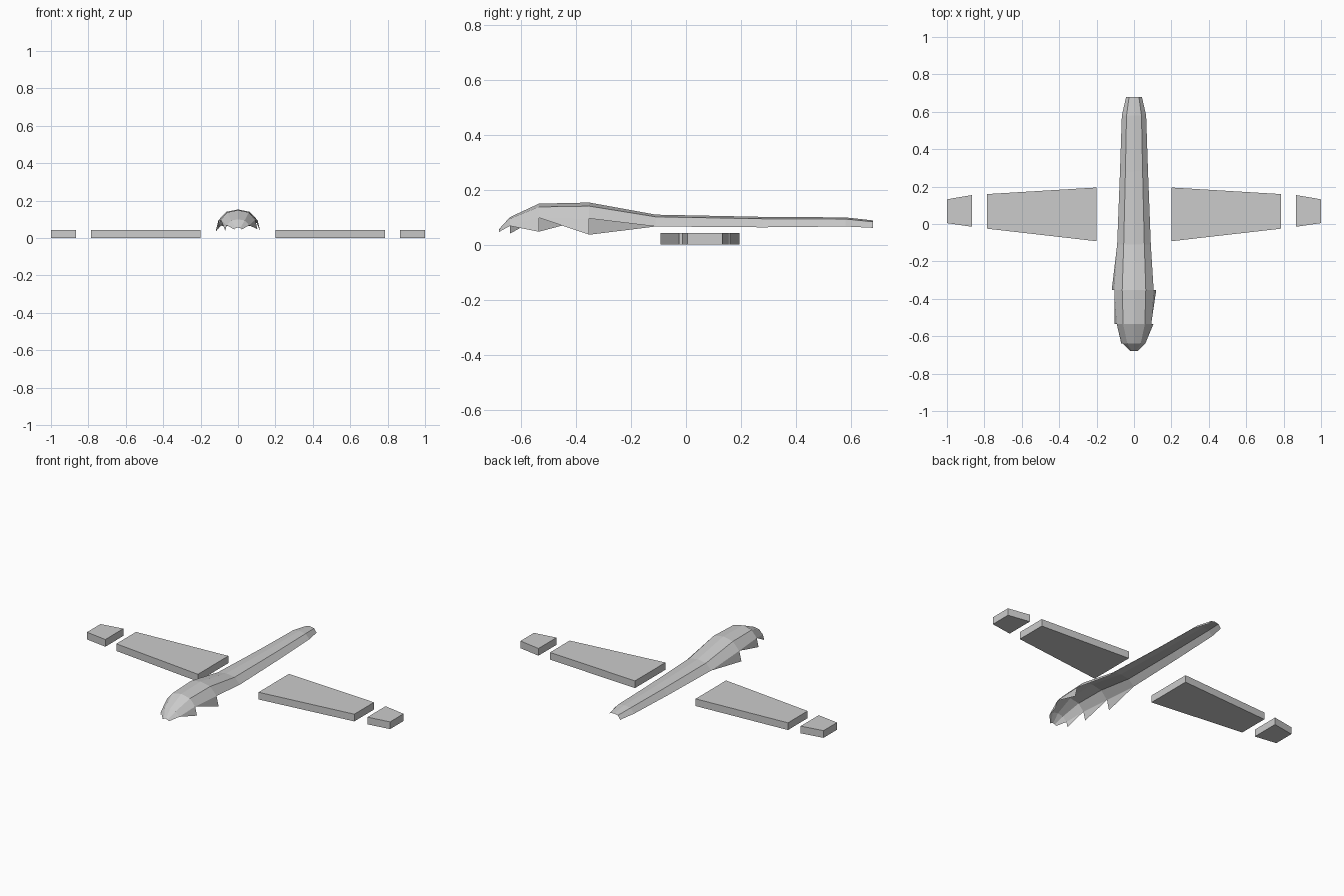
import bpy

cube = bpy.data.objects.get("Cube")
if cube:
    bpy.data.objects.remove(cube, do_unlink=True)

# One plain grey for the whole glider
grey = bpy.data.materials.new("plain_grey")
grey.use_nodes = True
colour = (0.6, 0.6, 0.6, 1)
grey.diffuse_color = colour
grey.node_tree.nodes["Principled BSDF"].inputs["Base Color"].default_value = colour


def add_part(name, verts, faces):
    mesh = bpy.data.meshes.new(name)
    mesh.from_pydata(verts, [], faces)
    mesh.materials.append(grey)
    mesh.update()
    part = bpy.data.objects.new(name, mesh)
    bpy.context.collection.objects.link(part)
    return part


def wing_panel(name, side, root, tip, thickness=0.043):
    """Tapered slab; root and tip are (x, front y, back y)."""
    outline = [(root[0], root[1]), (tip[0], tip[1]),
               (tip[0], tip[2]), (root[0], root[2])]
    if side < 0:
        outline.reverse()
    verts = [(side * x, y, z) for z in (0, thickness) for x, y in outline]
    faces = [(3, 2, 1, 0), (4, 5, 6, 7)]
    faces += [(i, (i + 1) % 4, (i + 1) % 4 + 4, i + 4) for i in range(4)]
    add_part(name, verts, faces)


# Wings: a long inner panel and a separate tip on each side
for label, side in (("left", 1), ("right", -1)):
    wing_panel(label + "_wing", side, (0.2, -0.092, 0.195), (0.785, -0.025, 0.16))
    wing_panel(label + "_wing_tip", side, (0.865, -0.015, 0.155), (1.0, 0.005, 0.132))

# Body: open arched shell; each ring is y, ridge z, shoulder x z, edge x z
rings = [
    (-0.68, 0.056, 0.012, 0.053, 0.02, 0.046),
    (-0.64, 0.100, 0.036, 0.094, 0.06, 0.068),
    (-0.535, 0.149, 0.058, 0.137, 0.092, 0.098),
    (-0.352, 0.153, 0.063, 0.140, 0.105, 0.095),
    (-0.11, 0.109, 0.055, 0.101, 0.09, 0.066),
    (0.28, 0.101, 0.046, 0.094, 0.075, 0.063),
    (0.58, 0.099, 0.040, 0.093, 0.065, 0.066),
    (0.68, 0.088, 0.026, 0.083, 0.042, 0.061),
]
verts, faces = [], []
for y, ridge, sx, sz, ex, ez in rings:
    verts += [(-ex, y, ez), (-sx, y, sz), (0, y, ridge), (sx, y, sz), (ex, y, ez)]
for r in range(len(rings) - 1):
    for c in range(4):
        a = r * 5 + c
        faces.append((a, a + 1, a + 6, a + 5))

# Jagged lower edge: triangles sweep forward on the left, backward on the right
for ring, x, z, sides in ((1, 0.068, 0.04, (-1,)),
                          (2, 0.104, 0.047, (1, -1)),
                          (3, 0.119, 0.036, (1, -1))):
    for side in sides:
        low = len(verts)
        verts.append((side * x, rings[ring][0], z))
        edge = ring * 5 + (4 if side > 0 else 0)
        other = edge - 5 * side
        faces.append((edge, low, other))
add_part("fuselage_shell", verts, faces)
